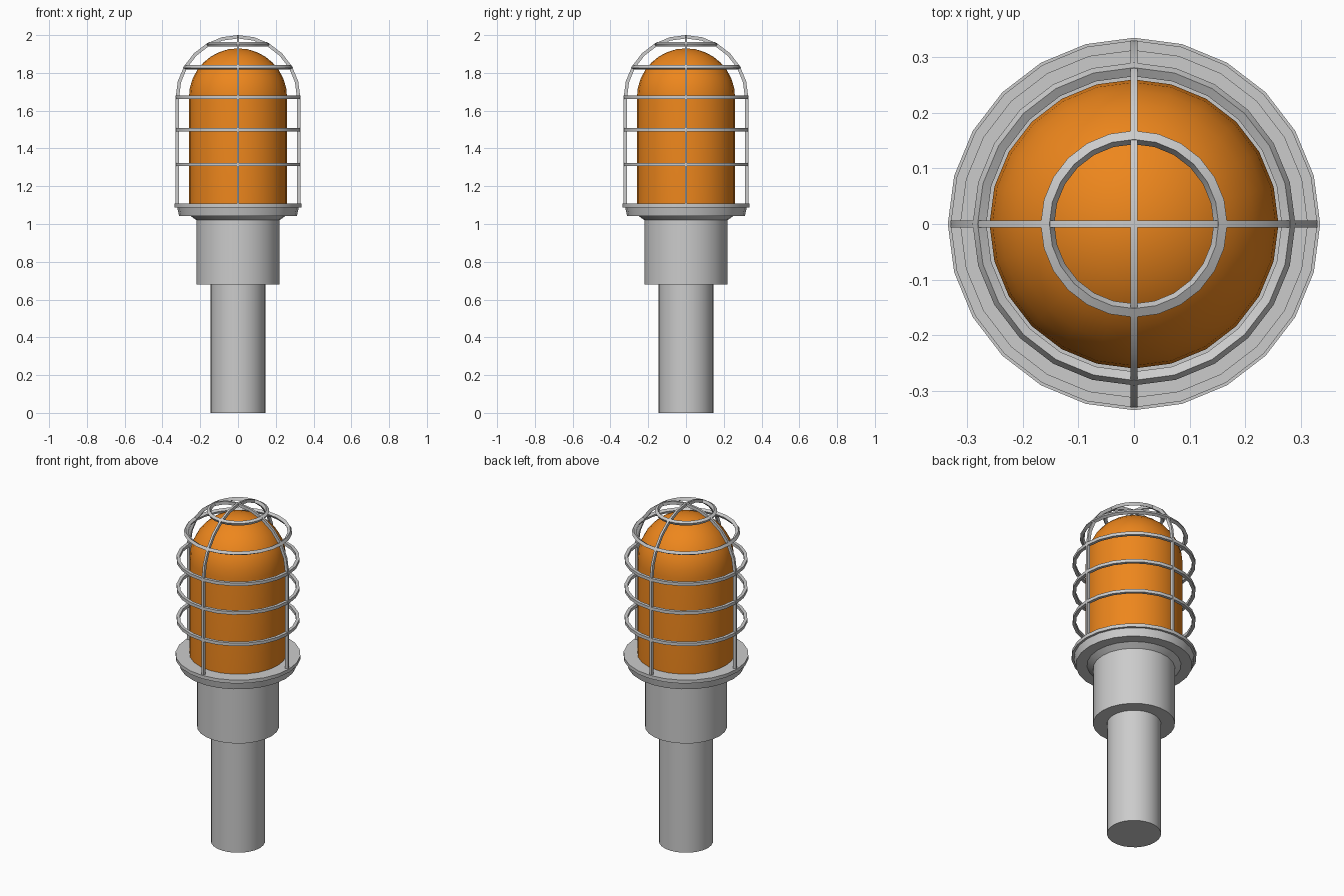
import bpy, bmesh
from math import sin, cos, pi, radians

if "Cube" in bpy.data.objects:
    bpy.data.objects.remove(bpy.data.objects["Cube"])

SIDES = 24
R, ZC = 0.321, 1.67        # cage centreline radius, height of dome centre
HALF = 0.009               # half depth of cage bars

orange = bpy.data.materials.new("orange_glass")
orange.diffuse_color = (0.85, 0.24, 0.012, 1)
orange.use_nodes = True
orange.node_tree.nodes["Principled BSDF"].inputs["Base Color"].default_value = orange.diffuse_color


def finish(name, bm, mat=None):
    bmesh.ops.remove_doubles(bm, verts=bm.verts, dist=1e-5)
    bmesh.ops.recalc_face_normals(bm, faces=bm.faces)
    mesh = bpy.data.meshes.new(name)
    bm.to_mesh(mesh)
    bm.free()
    mesh.shade_smooth()
    mesh.set_sharp_from_angle(angle=radians(32))
    if mat:
        mesh.materials.append(mat)
    obj = bpy.data.objects.new(name, mesh)
    bpy.context.collection.objects.link(obj)
    return obj


def lathe(name, profile, closed=False, mat=None):
    """Spin (radius, z) points around the z axis."""
    bm = bmesh.new()
    vs = [bm.verts.new((r, 0, z)) for r, z in profile]
    edges = [bm.edges.new(p) for p in zip(vs, vs[1:])]
    if closed:
        edges.append(bm.edges.new((vs[-1], vs[0])))
    bmesh.ops.spin(bm, geom=vs + edges, cent=(0, 0, 0), axis=(0, 0, 1),
                   angle=2 * pi, steps=SIDES, use_merge=True)
    return finish(name, bm, mat)


def arch(name, turn):
    """Square-section bar going up, over the dome and down again."""
    path = [(1, 0, 1.10)]
    path += [(cos(pi * i / 12), sin(pi * i / 12), ZC) for i in range(13)]
    path += [(-1, 0, 1.10)]
    bm = bmesh.new()
    loops = []
    for c, s, z in path:
        loops.append([bm.verts.new(((R + d) * c, w, z + (R + d) * s))
                      for d, w in ((-HALF, -.006), (HALF, -.006), (HALF, .006), (-HALF, .006))])
    for a, b in zip(loops, loops[1:]):
        for k in range(4):
            j = (k + 1) % 4
            bm.faces.new((a[k], a[j], b[j], b[k]))
    bm.faces.new(loops[0])
    bm.faces.new(loops[-1])
    finish(name, bm).rotation_euler.z = turn


# pole and housing
lathe("pole", [(0, 0), (.145, 0), (.145, .69), (0, .69)])
lathe("housing", [(0, .68), (.22, .68), (.22, 1.02), (.255, 1.045), (0, 1.045)])

# stepped flange under the lamp
lathe("flange", [(0, 1.043), (.312, 1.043), (.322, 1.088), (.335, 1.088), (.335, 1.108), (0, 1.108)])

# orange lamp dome
dome = [(.26 * cos(pi * i / 16), ZC + .26 * sin(pi * i / 16)) for i in range(8)]
lathe("lamp_dome", [(0, 1.10), (.26, 1.10)] + dome + [(0, ZC + .26)], mat=orange)

# cage rings: three around the body, two tilted to follow the dome
for n, (z, elev) in enumerate([(1.315, 0), (1.50, 0), (ZC, 0), (ZC, 30), (ZC, 61)]):
    c, s = cos(radians(elev)), sin(radians(elev))
    section = [((R + d) * c - t * s, z + (R + d) * s + t * c)
               for d, t in ((-HALF, -HALF), (HALF, -HALF), (HALF, HALF), (-HALF, HALF))]
    lathe(f"cage_ring_{n + 1}", section, closed=True)

# two crossing cage arches
arch("cage_arch_x", 0)
arch("cage_arch_y", pi / 2)
